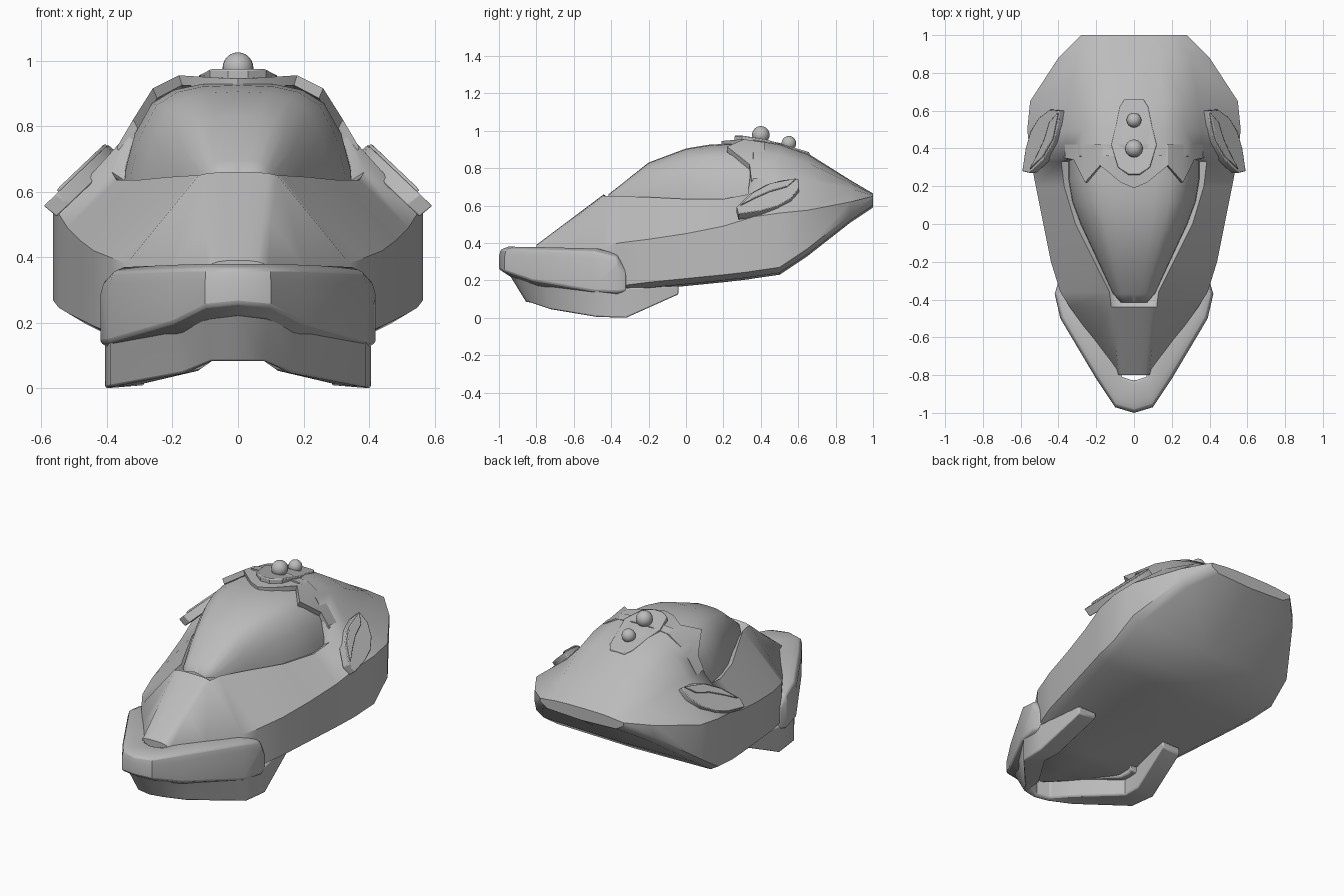
import bpy, bmesh, math
from mathutils import Vector

cube = bpy.data.objects.get("Cube")
if cube:
    bpy.data.objects.remove(cube)

grey = bpy.data.materials.new("plain grey")
grey.use_nodes = True
grey.diffuse_color = (0.5, 0.5, 0.5, 1)
grey.node_tree.nodes["Principled BSDF"].inputs["Base Color"].default_value = (0.5, 0.5, 0.5, 1)


def finish(name, bm, angle=35, bevel=0.0):
    """Turn a bmesh into a shaded object with the shared material."""
    bmesh.ops.recalc_face_normals(bm, faces=bm.faces[:])
    mesh = bpy.data.meshes.new(name)
    bm.to_mesh(mesh)
    bm.free()
    mesh.materials.append(grey)
    obj = bpy.data.objects.new(name, mesh)
    bpy.context.collection.objects.link(obj)
    bpy.ops.object.select_all(action='DESELECT')
    obj.select_set(True)
    bpy.context.view_layer.objects.active = obj
    if bevel:
        mod = obj.modifiers.new("soft edges", 'BEVEL')
        mod.width = bevel
        mod.segments = 2
        mod.limit_method = 'ANGLE'
        mod.angle_limit = math.radians(40)
    bpy.ops.object.shade_smooth_by_angle(angle=math.radians(angle))
    return obj


def skin(name, sections, ring=False, cap_first=False, cap_last=True, angle=35, bevel=0.0):
    """Loft the sections of the left half, then mirror and weld across x = 0."""
    bm = bmesh.new()
    rows = [[bm.verts.new(p) for p in section] for section in sections]
    count = len(rows[0])
    for a, b in zip(rows, rows[1:]):
        for i in range(count if ring else count - 1):
            j = (i + 1) % count
            bm.faces.new((a[i], a[j], b[j], b[i]))
    if cap_first:
        bm.faces.new(rows[0])
    if cap_last:
        bm.faces.new(rows[-1])
    copy = bmesh.ops.duplicate(bm, geom=bm.verts[:] + bm.edges[:] + bm.faces[:])
    for v in copy["geom"]:
        if isinstance(v, bmesh.types.BMVert):
            v.co.x *= -1
    bmesh.ops.remove_doubles(bm, verts=bm.verts[:], dist=0.0005)
    return finish(name, bm, angle, bevel)


def plate(name, outline, bottom, top, bevel=0.0):
    """Solid slab between two mappings of a flat outline."""
    bm = bmesh.new()
    low = [bm.verts.new(bottom(*p)) for p in outline]
    high = [bm.verts.new(top(*p)) for p in outline]
    bm.faces.new(low)
    bm.faces.new(high)
    for i in range(len(outline)):
        j = (i + 1) % len(outline)
        bm.faces.new((low[i], low[j], high[j], high[i]))
    return finish(name, bm, 35, bevel)


# Head shell: lengthwise rails, front to back
station = [-.8, -.62, -.44, -.36, -.2, 0, .2, .33, .36, .5, .65, .88, 1]
ridge_x = [.09, .21, .34, .39, .44, .48, .52, .545, .55, .565, .55, .4, .28]
ridge_z = [.34, .36, .38, .4, .42, .45, .49, .53, .54, .56, .575, .62, .65]
lower_z = [.2, .18, .16, .17, .19, .21, .23, .245, .25, .27, .37, .55, .63]
rim_x = [.08, .1, .12, .13, .21, .31, .37, .385, .36, .355, .34, .3, .23]
rim_z = [.38, .51, .65, .65, .645, .635, .635, .66, .75, .75, .74, .69, .655]
crown_z = [.39, .525, .66, .6, .6, .6, .6, .6, .96, .935, .88, .735, .665]
shell = []
for y, rx, rz, lz, mx, mz, cz in zip(station, ridge_x, ridge_z, lower_z, rim_x, rim_z, crown_z):
    drop = 0.36 * max(cz - mz, 0)
    shell.append([(0, y, lz - .04), (rx - .05, y, lz - .03), (rx, y, lz), (rx, y, rz),
                  (mx, y, mz), (mx * .76, y, cz - drop),
                  (mx * .45, y, cz - drop * .15), (0, y, cz)])
skin("head_shell", shell, cap_first=True, angle=40)

# Smooth visor dome sitting in the shell opening
visor = []
for y, width, base, peak in [(-.415, .07, .645, .66), (-.37, .11, .64, .695), (-.2, .19, .635, .83),
                             (0, .285, .62, .905), (.12, .33, .62, .925), (.24, .35, .62, .932),
                             (.4, .35, .64, .92)]:
    rise = peak - base
    visor.append([(width * f, y, base + rise * h) for f, h in
                  [(1, -.1), (.98, .15), (.9, .5), (.75, .8), (.56, .93), (.33, .985), (0, 1)]])
skin("visor", visor, cap_first=True, angle=60)

# Scalloped hood edge over the visor
hood = []
for x, y, z, back in [(0, .19, .945, .953), (.07, .22, .948, .95), (.18, .31, .955, .938),
                      (.26, .22, .915, .885), (.32, .34, .82, .81), (.37, .35, .735, .735)]:
    hood.append([(x, y, z), (x, .42, back), (x * .95, .42, back - .04), (x * .95, y, z - .03)])
skin("hood_edge", hood, ring=True, angle=30)

# Shared V path of bumper and jaw
INWARD = [Vector(d) for d in [(0, 1, 0), (-.2, .95, 0), (-.7, .7, 0),
                              (-.85, .5, 0), (-1, .1, 0), (-1, 0, 0)]]


def band(path, ring_points):
    """Rings of (inset, height) swept along a V path."""
    sections = []
    for (x, y, top, low), inward in zip(path, INWARD):
        sections.append([Vector((x, y, z)) + inward * inset for inset, z in ring_points(top, low, y)])
    return sections


# Front bumper
bumper_path = [(0, -1, .38, .26), (.1, -.97, .38, .25), (.2, -.82, .378, .2),
               (.39, -.5, .37, .145), (.42, -.37, .34, .14), (.405, -.32, .27, .145)]
skin("front_bumper", band(bumper_path, lambda top, low, y: [
    (.05, top), (.01, top - .015), (0, top - .05), (0, low),
    (.06, low - .04), (.16, low - .03), (.17, top - .01)]), ring=True, bevel=.008)

# Lower jaw with two rear prongs
jaw_path = [(0, -.95, .24, .08), (.1, -.92, .24, .08), (.2, -.76, .2, .045),
            (.39, -.48, .15, .004), (.405, -.32, .16, 0), (.36, -.04, .17, .125)]
skin("lower_jaw", band(jaw_path, lambda top, low, y: [
    (0, top), (max(0, -y - .6) * .28, low), (.12, low + .01), (.12, top)]), ring=True, bevel=.008)

# Leaf shaped side fins, one base and one raised blade each side
leaf = [(.27, .585), (.34, .655), (.43, .705), (.52, .73), (.6, .735),
        (.605, .685), (.56, .63), (.49, .59), (.4, .565), (.28, .548)]
blade = [(.29, .59), (.36, .658), (.45, .706), (.59, .733), (.54, .69), (.45, .665), (.37, .63)]


def fin_surface(side, lift):
    return lambda y, z: (side * (.57 - (z - .56) * 1.05 + lift * .72), y, z + lift * .6)


for side, label in ((1, "left"), (-1, "right")):
    plate(label + "_fin", leaf, fin_surface(side, -.04), fin_surface(side, .014), .004)
    plate(label + "_fin_blade", blade, fin_surface(side, 0), fin_surface(side, .024), .004)

# Crest plate with two round studs
half = [(.03, .26), (.085, .3), (.12, .42), (.095, .52), (.075, .62), (.05, .66)]
outline = half + [(-x, y) for x, y in reversed(half)]


def crest_height(y):
    return .975 - .3 * max(0, y - .36)


plate("crest_plate", outline, lambda x, y: (x, y, crest_height(y) - .06),
      lambda x, y: (x, y, crest_height(y)), .006)

for name, y, radius in (("front_stud", .4, .047), ("rear_stud", .55, .039)):
    bm = bmesh.new()
    bmesh.ops.create_uvsphere(bm, u_segments=24, v_segments=12, radius=radius)
    bmesh.ops.translate(bm, verts=bm.verts[:], vec=(0, y, crest_height(y) + .015))
    finish(name, bm, 60)
